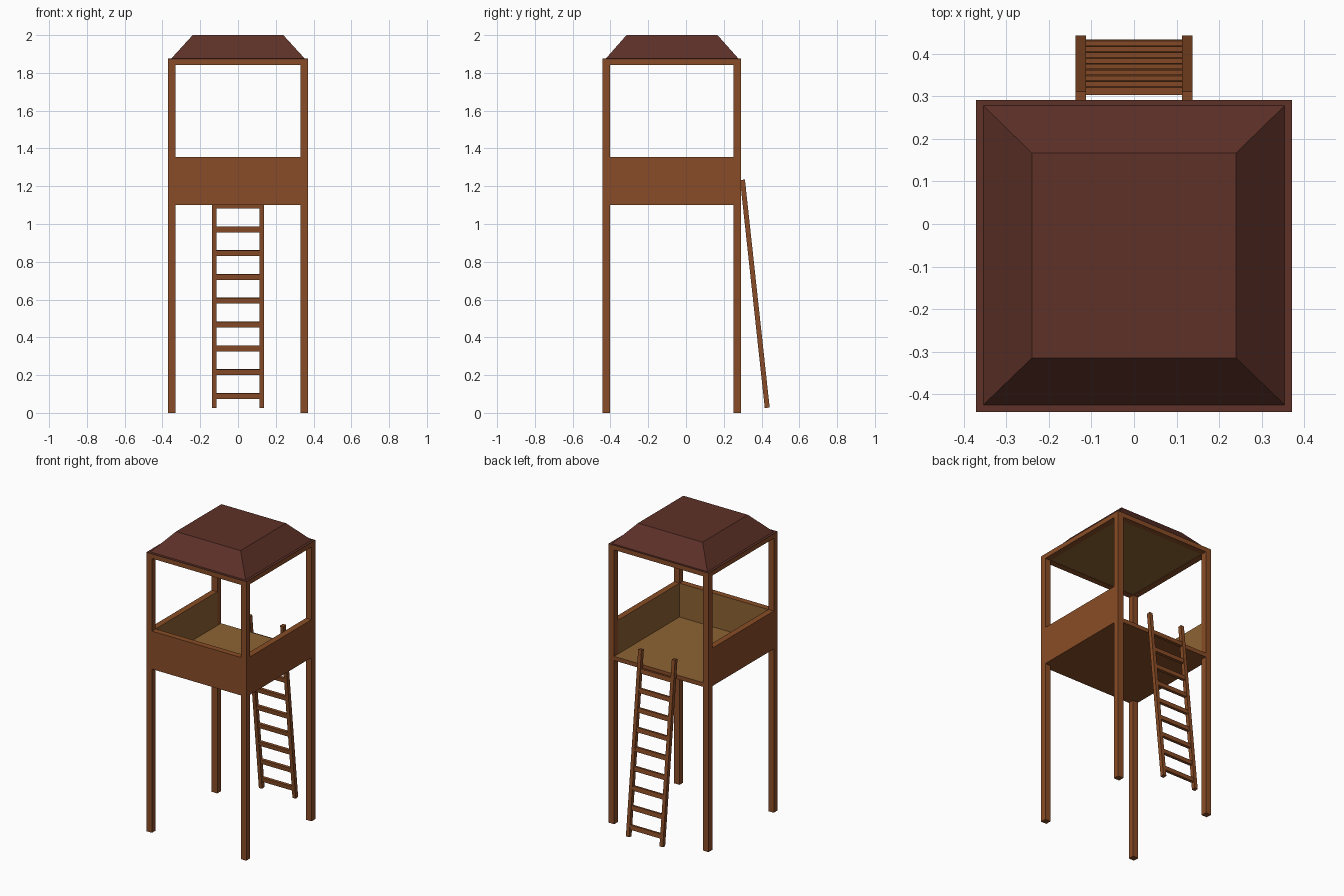
import bpy, bmesh, math
from mathutils import Matrix, Vector

if "Cube" in bpy.data.objects:
    bpy.data.objects.remove(bpy.data.objects["Cube"])


def material(name, rgb):
    m = bpy.data.materials.new(name)
    m.diffuse_color = (*rgb, 1)
    m.use_nodes = True
    m.node_tree.nodes["Principled BSDF"].inputs["Base Color"].default_value = m.diffuse_color
    return m


WOOD = material("brown wood", (0.25, 0.073, 0.02))
TAN = material("tan boards", (0.27, 0.125, 0.034))
ROOF = material("dark red roof", (0.11, 0.031, 0.021))


def finish(name, bm, mats, inner=None):
    """Make the object; faces whose normal points along inner get mats[1]."""
    bmesh.ops.recalc_face_normals(bm, faces=bm.faces)
    bm.normal_update()
    if inner:
        for f in bm.faces:
            f.material_index = int(f.normal.dot(Vector(inner)) > 0.9)
    me = bpy.data.meshes.new(name)
    bm.to_mesh(me)
    bm.free()
    for m in mats:
        me.materials.append(m)
    ob = bpy.data.objects.new(name, me)
    bpy.context.collection.objects.link(ob)
    return ob


def box(name, lo, hi, mats, inner=None):
    lo, hi = Vector(lo), Vector(hi)
    bm = bmesh.new()
    bmesh.ops.create_cube(bm, size=1, matrix=Matrix.Translation((lo + hi) / 2)
                          @ Matrix.Diagonal((*(hi - lo), 1)))
    return finish(name, bm, mats, inner)


X, XI = 0.371, 0.33           # outer and inner half width
Y0, Y0I = -0.442, -0.402      # front, outer and inner
Y1, Y1I = 0.291, 0.251        # back, outer and inner
FLOOR, RAIL, BEAM, EAVE = 1.10, 1.355, 1.843, 1.872

# Corner posts
for side, a, b in (("left", -X, -XI), ("right", XI, X)):
    for end, c, d in (("front", Y0, Y0I), ("back", Y1I, Y1)):
        box(f"{end}_{side}_post", (a, c, 0), (b, d, EAVE), [WOOD])

# Parapet walls, tan on the inside (the ladder side is open)
box("front_wall", (-XI, Y0, FLOOR), (XI, Y0I, RAIL), [WOOD, TAN], (0, 1, 0))
box("left_wall", (-X, Y0I, FLOOR), (-XI, Y1I, RAIL), [WOOD, TAN], (1, 0, 0))
box("right_wall", (XI, Y0I, FLOOR), (X, Y1I, RAIL), [WOOD, TAN], (-1, 0, 0))

# Floor with tan top, reaching out between the back posts
box("floor", (-XI, Y0I, FLOOR), (XI, Y1, FLOOR + 0.028), [WOOD, TAN], (0, 0, 1))

# Beams under the roof and tan ceiling
box("front_beam", (-XI, Y0, BEAM), (XI, Y0I, EAVE), [WOOD])
box("back_beam", (-XI, Y1I, BEAM), (XI, Y1, EAVE), [WOOD])
box("left_beam", (-X, Y0I, BEAM), (-XI, Y1I, EAVE), [WOOD])
box("right_beam", (XI, Y0I, BEAM), (X, Y1I, EAVE), [WOOD])
box("ceiling", (-XI, Y0I, BEAM + 0.002), (XI, Y1I, EAVE), [TAN])

# Roof: thin eave plate and a truncated pyramid
box("roof_eave", (-X, Y0, EAVE), (X, Y1, EAVE + 0.003), [ROOF])
bm = bmesh.new()
rings = []
for x, y0, y1, z in ((0.355, -0.426, 0.279, EAVE + 0.002), (0.24, -0.315, 0.167, 2.0)):
    rings.append([bm.verts.new(p) for p in
                  ((-x, y0, z), (x, y0, z), (x, y1, z), (-x, y1, z))])
low, top = rings
bm.faces.new(low)
bm.faces.new(top)
for i in range(4):
    j = (i + 1) % 4
    bm.faces.new((low[i], low[j], top[j], top[i]))
finish("roof", bm, [ROOF])

# Leaning ladder: two rails and nine rungs
foot, head = Vector((0, 0.430, 0.027)), Vector((0, 0.299, 1.234))
lean = math.atan2(foot.y - head.y, head.z - foot.z)


def leaning_box(name, center, size):
    bm = bmesh.new()
    bmesh.ops.create_cube(bm, size=1, matrix=Matrix.Translation(center)
                          @ Matrix.Rotation(lean, 4, 'X') @ Matrix.Diagonal((*size, 1)))
    return finish(name, bm, [WOOD])


for side, s in (("left", -1), ("right", 1)):
    leaning_box(f"ladder_{side}_rail", (foot + head) / 2 + Vector((s * 0.125, 0, 0)),
                (0.024, 0.026, (head - foot).length))
for i in range(9):
    z = 0.09 + i * 0.126
    c = foot.lerp(head, (z - foot.z) / (head.z - foot.z))
    leaning_box(f"ladder_rung_{i + 1}", c, (0.226, 0.018, 0.03))
